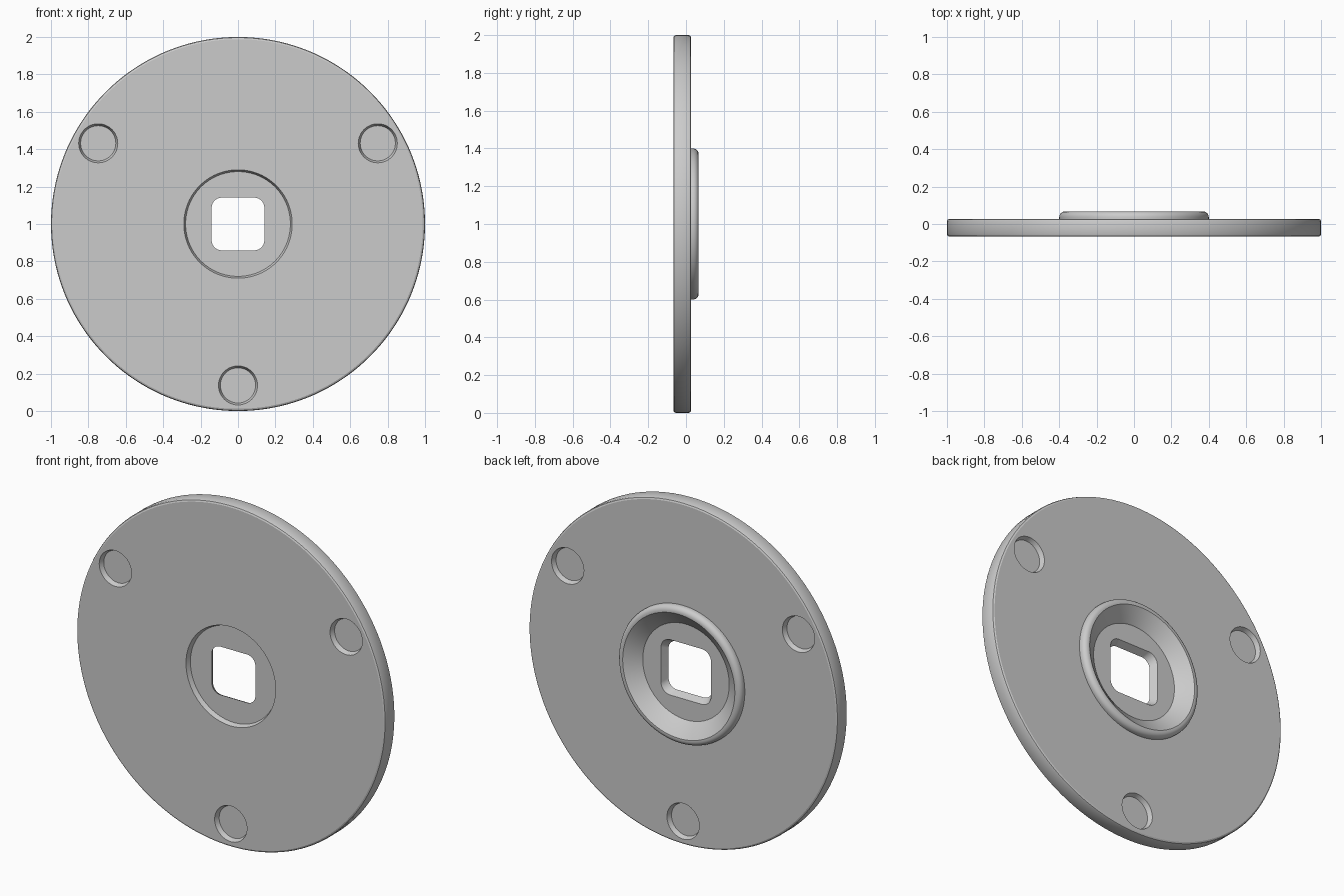
import bpy, bmesh, math
from mathutils import Matrix, Vector

if "Cube" in bpy.data.objects:
    bpy.data.objects.remove(bpy.data.objects["Cube"])

N = 128                      # segments around the disc
FRONT, BACK, TOP = -0.067, 0.027, 0.067
WEB_F, WEB_B = -0.04, 0.0    # thin web left between front and back recesses

grey = bpy.data.materials.new("plain grey")
grey.diffuse_color = (0.6, 0.6, 0.6, 1)
grey.use_nodes = True
grey.node_tree.nodes["Principled BSDF"].inputs["Base Color"].default_value = grey.diffuse_color


def circle(r, y):
    return [(r * math.cos(2 * math.pi * (i + .5) / N), y,
             1 + r * math.sin(2 * math.pi * (i + .5) / N)) for i in range(N)]


def rounded_square(half, rad, y):
    pts, q = [], N // 4
    for c in range(4):
        a0 = c * math.pi / 2
        d = (half - rad) * math.sqrt(2)
        cx, cz = d * math.cos(a0 + math.pi / 4), d * math.sin(a0 + math.pi / 4)
        for i in range(q):
            a = a0 + math.pi / 2 * i / (q - 1)
            pts.append((cx + rad * math.cos(a), y, 1 + cz + rad * math.sin(a)))
    return pts


# Rings from the front of the square hole, around the rim, to the back
rings = [rounded_square(0.141, 0.055, WEB_F),
         circle(0.28, WEB_F), circle(0.29, FRONT)]
rings += [circle(r, y) for r, y in (
    (0.988, FRONT), (0.9965, FRONT + 0.004), (1.0, FRONT + 0.012),
    (1.0, BACK - 0.012), (0.9965, BACK - 0.004), (0.988, BACK), (0.4, BACK))]
# Raised collar with a rounded outer shoulder
for k in range(7):
    a = math.pi / 2 * k / 6
    rings.append(circle(0.37 + 0.03 * math.cos(a), TOP - 0.03 + 0.03 * math.sin(a)))
# Conical inside of the collar, floor and flared square hole
rings += [circle(0.363, TOP), circle(0.285, WEB_B + 0.006), circle(0.28, WEB_B),
          rounded_square(0.162, 0.06, WEB_B)]

bm = bmesh.new()
loops = [[bm.verts.new(p) for p in ring] for ring in rings]
for k, a in enumerate(loops):
    b = loops[(k + 1) % len(loops)]
    for i in range(N):
        j = (i + 1) % N
        bm.faces.new((a[i], a[j], b[j], b[i]))
bmesh.ops.recalc_face_normals(bm, faces=bm.faces)
mesh = bpy.data.meshes.new("disc_plate")
bm.to_mesh(mesh)
bm.free()
mesh.materials.append(grey)
disc = bpy.data.objects.new("disc_plate", mesh)
bpy.context.collection.objects.link(disc)

# Cutters: shallow tapered pockets on both sides, three around the disc
bm = bmesh.new()
for deg in (30, 150, 270):
    a = math.radians(deg)
    for floor, face in ((WEB_F, FRONT), (WEB_B, BACK)):
        end = 2 * face - floor
        r_floor, r_end = 0.094, 0.115
        low, high = (r_end, r_floor) if end < floor else (r_floor, r_end)
        mid = Vector((0.863 * math.cos(a), (floor + end) / 2, 1 + 0.863 * math.sin(a)))
        # rotation sends the cone's +z end to +y
        bmesh.ops.create_cone(bm, cap_ends=True, segments=48, radius1=low, radius2=high,
                              depth=abs(end - floor),
                              matrix=Matrix.Translation(mid) @ Matrix.Rotation(-math.pi / 2, 4, 'X'))
cm = bpy.data.meshes.new("pocket_cutter")
bm.to_mesh(cm)
bm.free()
cm.materials.append(grey)
cutter = bpy.data.objects.new("pocket_cutter", cm)
cutter.hide_render = True
bpy.context.collection.objects.link(cutter)

mod = disc.modifiers.new("pockets", 'BOOLEAN')
mod.operation = 'DIFFERENCE'
mod.solver = 'EXACT'
mod.object = cutter
bpy.context.view_layer.objects.active = disc
disc.select_set(True)
bpy.ops.object.modifier_apply(modifier=mod.name)
bpy.data.objects.remove(cutter)
bpy.ops.object.shade_smooth_by_angle(angle=math.radians(25))
